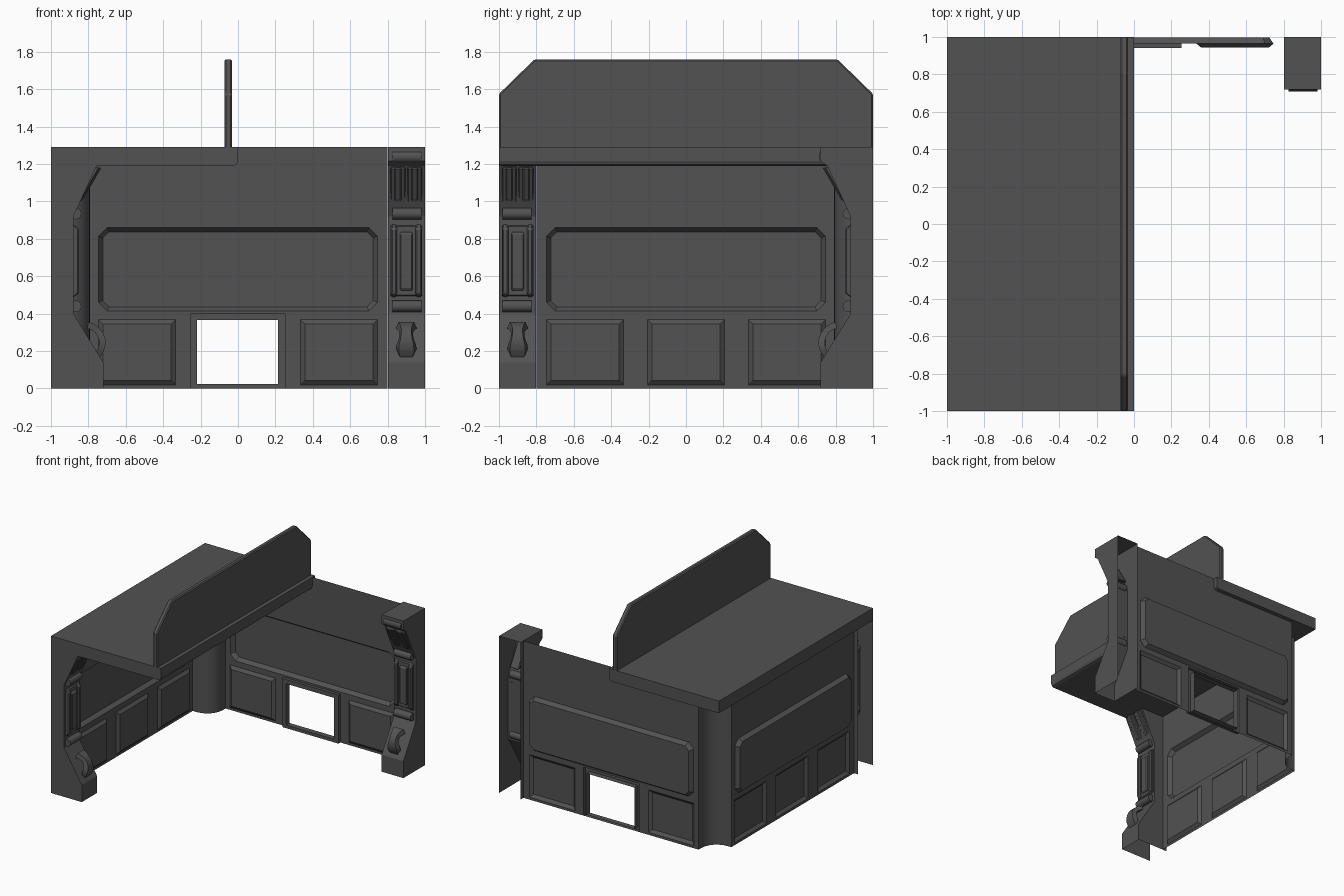
import bpy, bmesh
from math import sin, cos, pi, radians
from mathutils import Vector

if "Cube" in bpy.data.objects:
    bpy.data.objects.remove(bpy.data.objects["Cube"])

dark = bpy.data.materials.new("dark_grey")
dark.diffuse_color = (0.085, 0.085, 0.085, 1)
dark.use_nodes = True
dark.node_tree.nodes["Principled BSDF"].inputs["Base Color"].default_value = dark.diffuse_color

# The two wings mirror each other across the room diagonal: (u, d) = along wall, outward depth
back = lambda u, d, z: Vector((u, d, z))
left = lambda u, d, z: Vector((-d, -u, z))
WINGS = (("back", back), ("left", left))


def finish(bm, name, face_dir=None, smooth=False, bevel=0):
    bmesh.ops.recalc_face_normals(bm, faces=bm.faces)
    if face_dir:  # open sheets: turn the visible side towards face_dir
        total = sum((f.normal * f.calc_area() for f in bm.faces), Vector())
        if total.dot(face_dir) < 0:
            bmesh.ops.reverse_faces(bm, faces=bm.faces)
    me = bpy.data.meshes.new(name)
    bm.to_mesh(me)
    bm.free()
    ob = bpy.data.objects.new(name, me)
    bpy.context.collection.objects.link(ob)
    me.materials.append(dark)
    if bevel:
        m = ob.modifiers.new("bevel", "BEVEL")
        m.width, m.segments, m.limit_method = bevel, 1, "ANGLE"
    if smooth:
        bpy.context.view_layer.objects.active = ob
        ob.select_set(True)
        bpy.ops.object.shade_smooth_by_angle(angle=radians(35))
        ob.select_set(False)
    return ob


def bridge(bm, a, b, closed=True):
    n = len(a)
    for i in range(n if closed else n - 1):
        j = (i + 1) % n
        bm.faces.new((a[i], a[j], b[j], b[i]))


def prism(name, prof, a, b, place, smooth=False, bevel=0):
    """Closed profile of (d, z) points extruded along u from a to b."""
    bm = bmesh.new()
    r0 = [bm.verts.new(place(a, d, z)) for d, z in prof]
    r1 = [bm.verts.new(place(b, d, z)) for d, z in prof]
    bridge(bm, r0, r1)
    bm.faces.new(r0)
    bm.faces.new(r1)
    return finish(bm, name, smooth=smooth, bevel=bevel)


def octagon(u0, u1, z0, z1, c):
    if c == 0:
        return [(u0, z0), (u1, z0), (u1, z1), (u0, z1)]
    return [(u0 + c, z0), (u1 - c, z0), (u1, z0 + c), (u1, z1 - c),
            (u1 - c, z1), (u0 + c, z1), (u0, z1 - c), (u0, z0 + c)]


FACE = 0.965  # depth of the wall sheet


def wall(name, place, window):
    bm = bmesh.new()
    loop = lambda pts, d: [bm.verts.new(place(u, d, z)) for u, z in pts]
    outline = [(-0.79, 0), (0.8, 0), (0.8, 1.29), (-0.79, 1.29)]
    # feature: bounds, corner cut, target depth, bevel width
    feats = [((-0.745, 0.745, 0.415, 0.86), 0.045, 0.998, 0.022)]
    centres = [-0.54, 0.54] if window else [-0.54, 0, 0.54]
    feats += [((c - 0.207, c + 0.207, 0.02, 0.37), 0, 0.945, 0.024) for c in centres]
    if window:
        outline[1:1] = [(-0.255, 0), (-0.255, 0.4), (0.255, 0.4), (0.255, 0)]
    loops = [loop(outline, FACE)] + [loop(octagon(*b, c), FACE) for b, c, _, _ in feats]
    edges = [bm.edges.new((l[i], l[(i + 1) % len(l)])) for l in loops for i in range(len(l))]
    bmesh.ops.triangle_fill(bm, edges=edges, use_beauty=True,
                            normal=place(0, -1, 0))
    for l, ((u0, u1, z0, z1), c, d, w) in zip(loops[1:], feats):
        inner = loop(octagon(u0 + w, u1 - w, z0 + w, z1 - w, c * 0.75), d)
        bridge(bm, l, inner)
        bm.faces.new(inner)
    finish(bm, name, face_dir=place(0, -1, 0))


# Walls with a recessed upper panel and raised lower panels
wall("back_wall", back, True)
wall("left_wall", left, False)

# Window frame around the opening in the back wall
bm = bmesh.new()
rings = []
for (b, d) in (((-0.255, 0.255, 0, 0.4), FACE), ((-0.255, 0.255, 0, 0.4), 0.94),
               ((-0.22, 0.215, 0.025, 0.365), 0.94), ((-0.22, 0.215, 0.025, 0.365), 0.985)):
    rings.append([bm.verts.new(back(u, d, z)) for u, z in octagon(*b, 0)])
for r, s in zip(rings, rings[1:]):
    bridge(bm, r, s)
finish(bm, "window_frame", face_dir=Vector((0, -1, 0)))

# Rounded column filling the corner between the walls
path = [(-FACE, 0.79)]
path += [(-0.93 + 0.14 * sin(t * pi / 12), 0.93 - 0.14 * cos(t * pi / 12)) for t in range(7)]
path += [(-0.79, FACE)]
bm = bmesh.new()
bridge(bm, [bm.verts.new((x, y, 0)) for x, y in path],
       [bm.verts.new((x, y, 1.29)) for x, y in path], closed=False)
finish(bm, "corner_column", face_dir=Vector((1, -1, 0)), smooth=True)

# Roof slab and the upright fin on its inner edge
swap = lambda u, d, z: Vector((d, u, z))
prism("roof_slab", [(-1, 1.19), (-0.025, 1.19), (-0.008, 1.197), (0, 1.215),
                    (0, 1.29), (-1, 1.29)], -1, 1, swap)
prism("roof_fin", [(-1, 1.28), (1, 1.28), (1, 1.575), (0.81, 1.76), (-0.81, 1.76),
                   (-1, 1.575)], -0.072, -0.032, back, bevel=0.008)

# End pillars, hollow at the rear and below, with their fittings
pillar = [(1, 0), (0.72, 0), (0.72, 0.14), (0.88, 0.4), (0.88, 0.92),
          (0.755, 1.19), (0.72, 1.215), (0.72, 1.29), (1, 1.29)]
for side, place in WINGS:
    bm = bmesh.new()
    r0 = [bm.verts.new(place(0.802, d, z)) for d, z in pillar]
    r1 = [bm.verts.new(place(1.0, d, z)) for d, z in pillar]
    bridge(bm, r0[1:], r1[1:], closed=False)
    bm.faces.new(r0)
    bm.faces.new(r1)
    finish(bm, side + "_pillar", face_dir=place(0, -1, 0))

    # horizontal rollers
    for k, (d, z, r) in enumerate(((0.745, 1.24, 0.036), (0.868, 0.935, 0.031), (0.868, 0.44, 0.031))):
        circ = [(d + r * cos(t * pi / 6), z + r * sin(t * pi / 6)) for t in range(12)]
        prism(f"{side}_roller_{k}", circ, 0.825, 0.98, place, smooth=True)

    # paired sloping pads, each with a raised rib
    for k, u in enumerate((0.855, 0.945)):
        prism(f"{side}_pad_{k}", [(0.885, 0.99), (0.845, 0.995), (0.74, 1.18), (0.765, 1.19)],
              u - 0.04, u + 0.04, place, bevel=0.006)
        prism(f"{side}_pad_rib_{k}", [(0.87, 1.0), (0.832, 1.005), (0.73, 1.18), (0.76, 1.185)],
              u - 0.018, u + 0.018, place, bevel=0.006)

    # tall middle plate with side rods and centre panel
    prism(side + "_mid_plate", [(0.885, 0.49), (0.87, 0.5), (0.87, 0.865), (0.885, 0.875)],
          0.815, 0.985, place)
    for k, u in enumerate((0.834, 0.966)):
        prism(f"{side}_rod_{k}", [(0.885, 0.485), (0.85, 0.51), (0.85, 0.855), (0.885, 0.88)],
              u - 0.016, u + 0.016, place, bevel=0.007)
    prism(side + "_mid_panel", [(0.88, 0.52), (0.855, 0.53), (0.855, 0.83), (0.88, 0.84)],
          0.866, 0.934, place, bevel=0.006)

    # curved loop handle, flared at both ends
    bm = bmesh.new()
    prev = first = None
    widths = (0.056, 0.046, 0.036, 0.036, 0.042, 0.052, 0.054, 0.046)
    for i, w in enumerate(widths):
        t = radians(100 + i * 17.5)
        ring = [bm.verts.new(place(0.9 + s * w, 0.82 + r * cos(t), 0.245 + r * sin(t)))
                for s, r in ((-1, 0.078), (-0.75, 0.112), (0.75, 0.112), (1, 0.078))]
        if prev:
            bridge(bm, prev, ring)
        else:
            bm.faces.new(ring)
        prev = ring
    bm.faces.new(prev)
    finish(bm, side + "_loop_handle", smooth=True)
